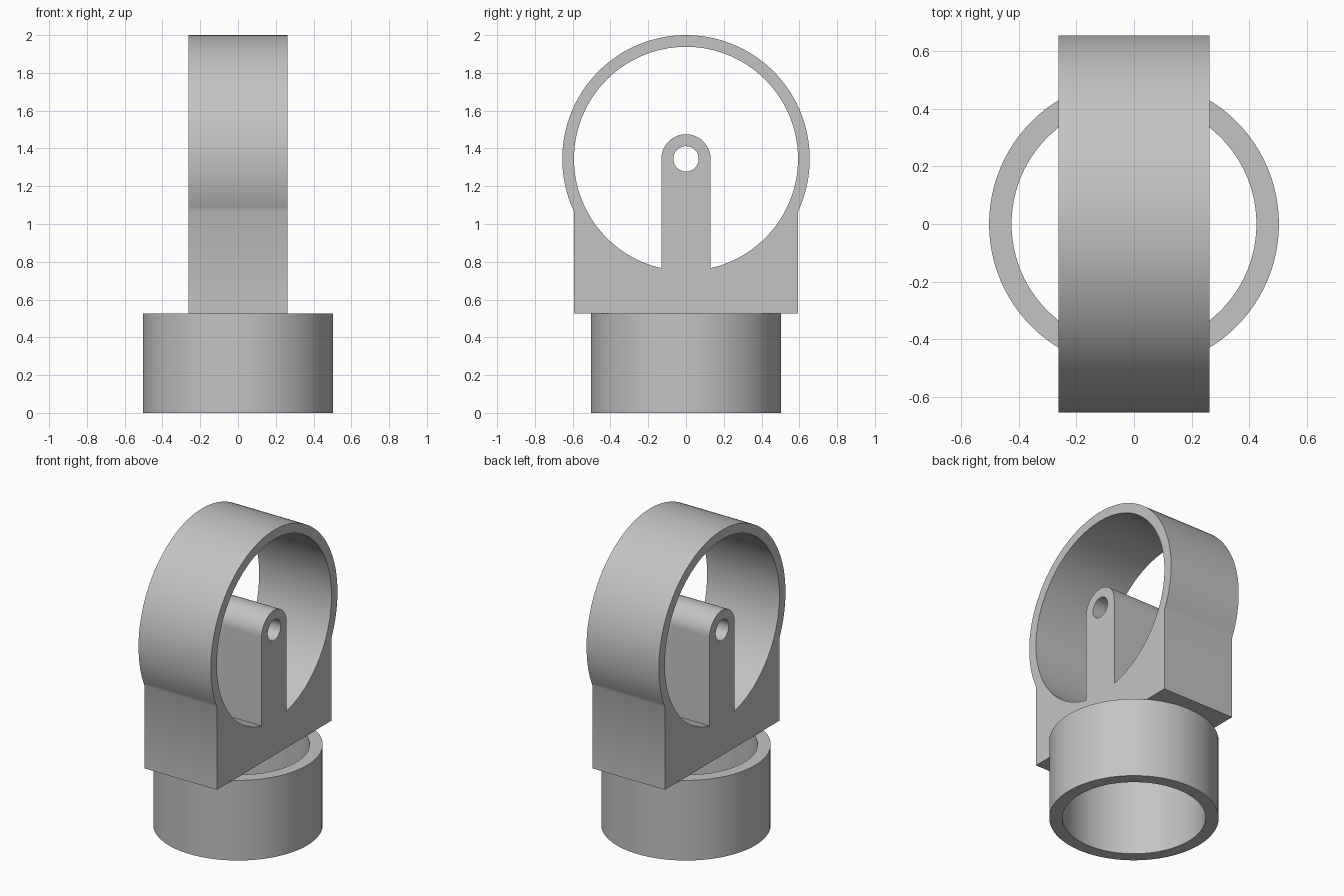
import bpy
import bmesh
from math import asin, acos, cos, sin, pi, radians
from mathutils import Vector

cube = bpy.data.objects.get("Cube")
if cube:
    bpy.data.objects.remove(cube, do_unlink=True)

grey = bpy.data.materials.new("plain grey")
grey.use_nodes = True
colour = (0.55, 0.55, 0.55, 1)
grey.diffuse_color = colour
grey.node_tree.nodes["Principled BSDF"].inputs["Base Color"].default_value = colour


def arc(radius, start, end, steps, height=0.0):
    """Points along an arc, both ends included."""
    angles = [start + (end - start) * i / steps for i in range(steps + 1)]
    return [(radius * cos(a), height + radius * sin(a)) for a in angles]


def circle(radius, steps, height=0.0):
    return arc(radius, 0, 2 * pi, steps, height)[:-1]


def extrude_profile(name, loops, place, direction):
    """Fill an outline with holes and extrude it into a solid."""
    bm = bmesh.new()
    for loop in loops:
        verts = [bm.verts.new(place(a, b)) for a, b in loop]
        for i, v in enumerate(verts):
            bm.edges.new((verts[i - 1], v))
    bmesh.ops.triangle_fill(bm, edges=bm.edges[:], use_beauty=True)
    out = bmesh.ops.extrude_face_region(bm, geom=bm.faces[:], use_keep_orig=True)
    moved = [g for g in out["geom"] if isinstance(g, bmesh.types.BMVert)]
    bmesh.ops.translate(bm, verts=moved, vec=Vector(direction))
    bmesh.ops.recalc_face_normals(bm, faces=bm.faces[:])
    mesh = bpy.data.meshes.new(name)
    bm.to_mesh(mesh)
    bm.free()
    mesh.materials.append(grey)
    obj = bpy.data.objects.new(name, mesh)
    bpy.context.collection.objects.link(obj)
    bpy.ops.object.select_all(action="DESELECT")
    obj.select_set(True)
    bpy.context.view_layer.objects.active = obj
    bpy.ops.object.shade_smooth_by_angle(angle=radians(25))
    return obj


# Shared sizes
BASE_TOP = 0.525
CENTRE = 1.345
RING_OUTER, RING_INNER = 0.655, 0.593
POST = 0.13
HALF_DEPTH = 0.262

# Open base tube
extrude_profile("base_tube", [circle(0.503, 96), circle(0.425, 96)],
                lambda a, b: (a, b, 0), (0, 0, BASE_TOP))

# Outline of ring and the square block under it
meet = acos(RING_INNER / RING_OUTER)
outline = arc(RING_OUTER, -meet, pi + meet, 96, CENTRE)
outline += [(-RING_INNER, BASE_TOP), (RING_INNER, BASE_TOP)]

# Opening of the ring, wrapped around the round-topped post
gap = asin(POST / RING_INNER)
opening = arc(RING_INNER, gap - pi / 2, 1.5 * pi - gap, 112, CENTRE)
opening += arc(POST, pi, 0, 32, CENTRE)

# Ring, block and drilled post as one solid
extrude_profile("ring_holder", [outline, opening, circle(0.067, 40, CENTRE)],
                lambda a, b: (-HALF_DEPTH, a, b), (2 * HALF_DEPTH, 0, 0))
